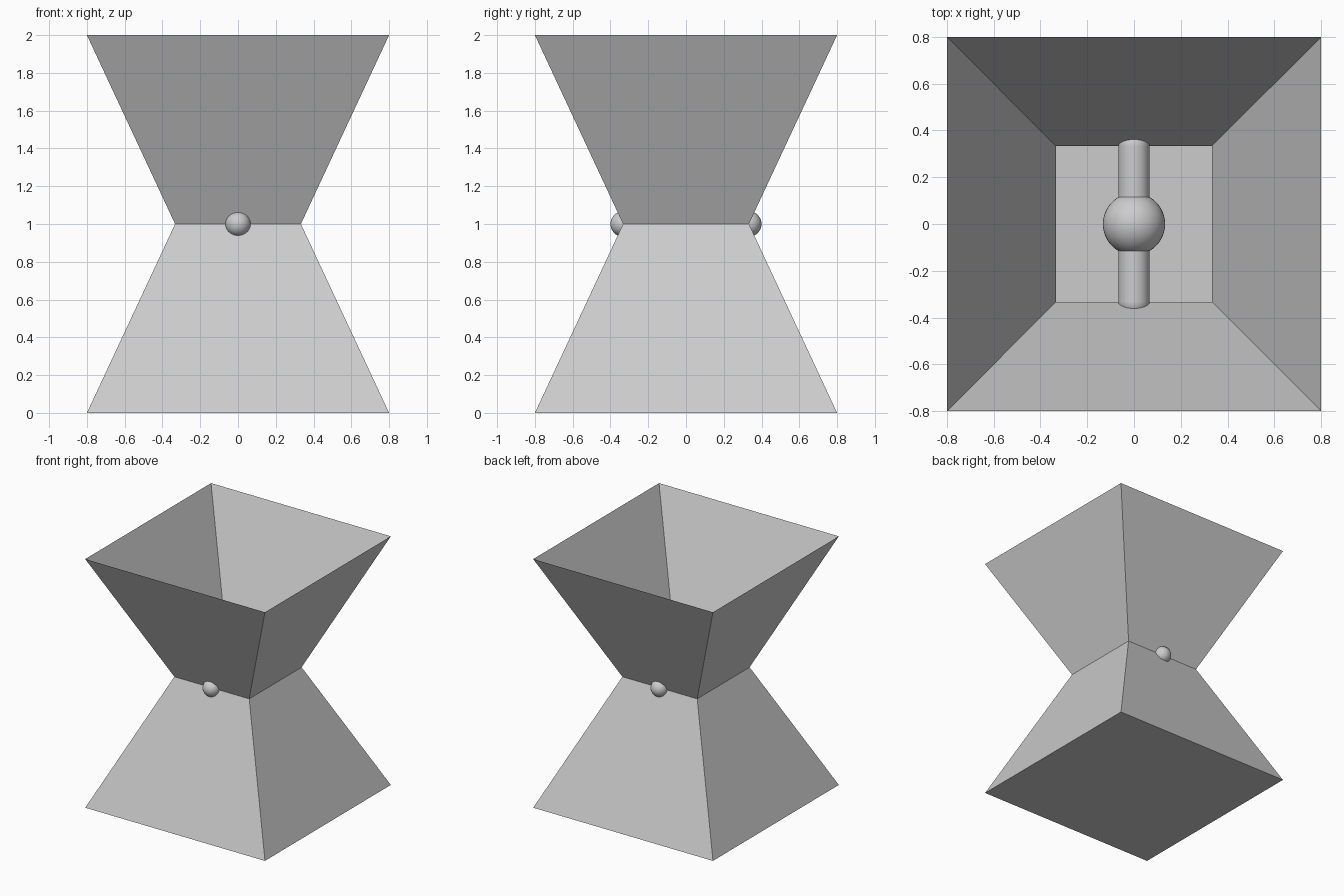
import bpy
import bmesh
import math

cube = bpy.data.objects.get("Cube")
if cube:
    bpy.data.objects.remove(cube, do_unlink=True)

# Single plain grey
grey = bpy.data.materials.new("light_grey")
grey.use_nodes = True
colour = (0.604, 0.604, 0.604, 1)
grey.diffuse_color = colour
grey.node_tree.nodes["Principled BSDF"].inputs["Base Color"].default_value = colour

RIM, NECK, BALL, ROD = 0.8, 0.333, 0.133, 0.067


def square(bm, half, z):
    return [bm.verts.new((x * half, y * half, z))
            for x, y in ((-1, -1), (1, -1), (1, 1), (-1, 1))]


def finish(obj, name, smooth=True):
    obj.name = name
    obj.data.materials.append(grey)
    if smooth:
        bpy.ops.object.shade_smooth_by_angle(angle=math.radians(40))


# Pinched square vessel: closed base, open neck and open top
bm = bmesh.new()
rings = [square(bm, RIM, 0), square(bm, NECK, 1), square(bm, RIM, 2)]
for low, high in zip(rings, rings[1:]):
    for i in range(4):
        j = (i + 1) % 4
        bm.faces.new((low[i], low[j], high[j], high[i]))
bm.faces.new(reversed(rings[0]))
mesh = bpy.data.meshes.new("vessel")
bm.to_mesh(mesh)
bm.free()
vessel = bpy.data.objects.new("vessel", mesh)
bpy.context.collection.objects.link(vessel)
finish(vessel, "vessel", smooth=False)

# Axle across the neck
bpy.ops.mesh.primitive_cylinder_add(vertices=48, radius=ROD, depth=2 * NECK,
                                    location=(0, 0, 1),
                                    rotation=(math.pi / 2, 0, 0))
finish(bpy.context.object, "axle")

# Central ball and rounded axle ends
for name, y, radius in (("centre_ball", 0, BALL),
                        ("front_axle_end", -NECK, ROD),
                        ("back_axle_end", NECK, ROD)):
    bpy.ops.mesh.primitive_uv_sphere_add(segments=48, ring_count=24,
                                         radius=radius, location=(0, y, 1))
    finish(bpy.context.object, name)
